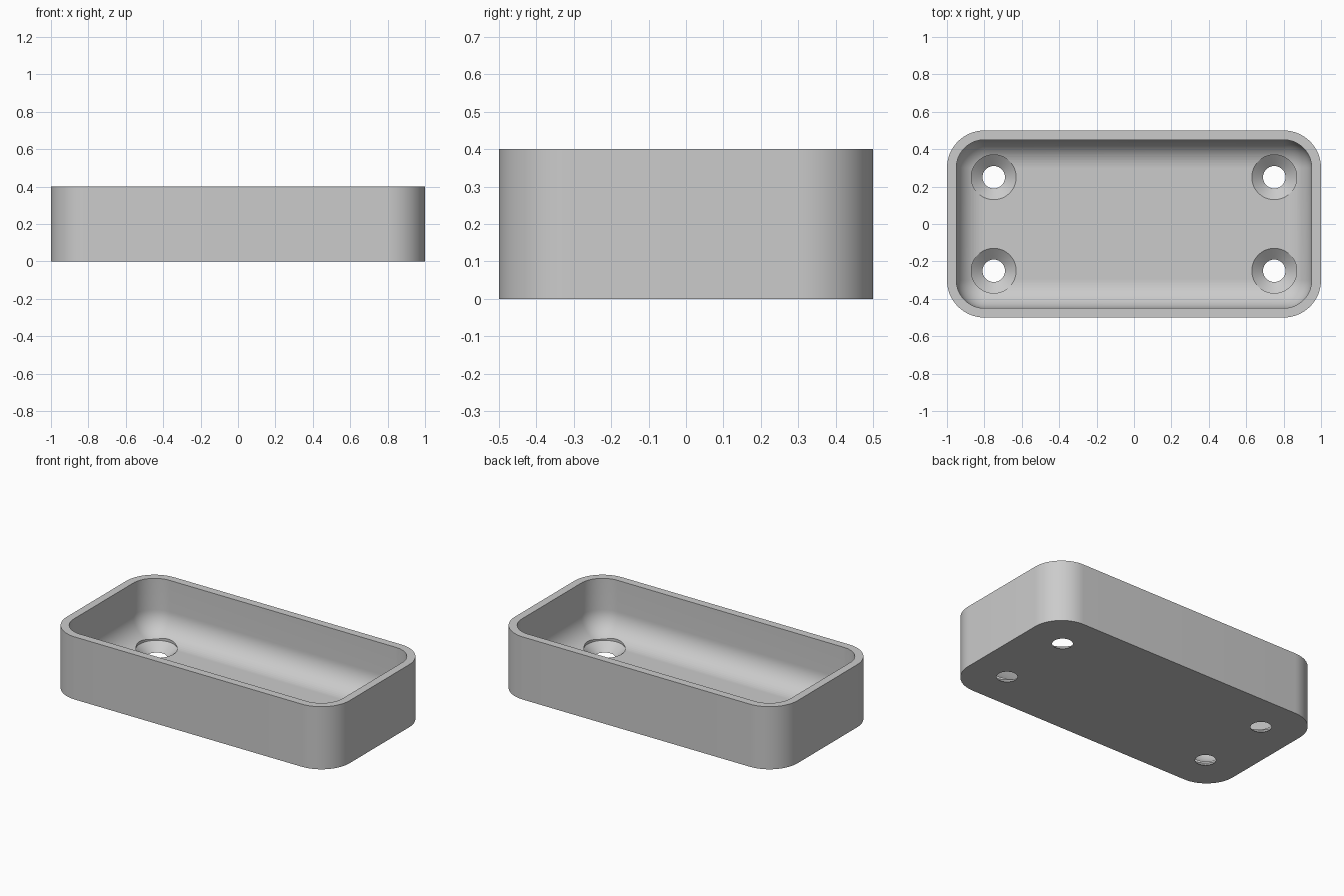
import bpy
import bmesh
from math import sin, cos, pi

old = bpy.data.objects.get("Cube")
if old:
    bpy.data.objects.remove(old, do_unlink=True)

HALF_X, HALF_Y, HEIGHT = 1.0, 0.5, 0.4
WALL, FLOOR = 0.05, 0.05
OUTER_R, INNER_R = 0.2, 0.15
SEGS = 16

grey = bpy.data.materials.new("plain grey")
grey.use_nodes = True
grey.diffuse_color = (0.6, 0.6, 0.6, 1)
grey.node_tree.nodes["Principled BSDF"].inputs["Base Color"].default_value = (0.6, 0.6, 0.6, 1)


def rounded_ring(bm, cx, cy, radius, z):
    """Rounded rectangle around corner centres (cx, cy)."""
    ring = []
    for quarter, (sx, sy) in enumerate([(1, 1), (-1, 1), (-1, -1), (1, -1)]):
        for i in range(SEGS + 1):
            a = (quarter + i / SEGS) * pi / 2
            ring.append(bm.verts.new((sx * cx + radius * cos(a), sy * cy + radius * sin(a), z)))
    return ring


def loft(bm, rings):
    """Skin consecutive rings and cap both ends."""
    n = len(rings[0])
    for low, high in zip(rings, rings[1:]):
        for i in range(n):
            j = (i + 1) % n
            bm.faces.new((low[i], low[j], high[j], high[i]))
    bm.faces.new(rings[0][::-1])
    bm.faces.new(rings[-1])


def finish(bm, name):
    bmesh.ops.remove_doubles(bm, verts=bm.verts, dist=1e-5)
    bmesh.ops.recalc_face_normals(bm, faces=bm.faces)
    mesh = bpy.data.meshes.new(name)
    bm.to_mesh(mesh)
    bm.free()
    mesh.materials.append(grey)
    obj = bpy.data.objects.new(name, mesh)
    bpy.context.collection.objects.link(obj)
    return obj


# Tray: outer wall, rim, inner wall and rounded floor edge
bm = bmesh.new()
cx, cy = HALF_X - OUTER_R, HALF_Y - OUTER_R
rings = [rounded_ring(bm, cx, cy, OUTER_R, z) for z in (0, HEIGHT)]
rings.append(rounded_ring(bm, cx, cy, INNER_R, HEIGHT))
for k in range(SEGS + 1):
    a = k / SEGS * pi / 2
    radius = max(INNER_R * cos(a), 1e-7)
    rings.append(rounded_ring(bm, cx, cy, radius, FLOOR + INNER_R * (1 - sin(a))))
loft(bm, rings)
tray = finish(bm, "tray")

# Countersunk screw holes near the four corners
bm = bmesh.new()
profile = [(0.06, -0.05), (0.06, 0), (0.12, FLOOR), (0.12, 0.25)]
for x in (-0.75, 0.75):
    for y in (-0.25, 0.25):
        loft(bm, [[bm.verts.new((x + r * cos(2 * pi * i / 64), y + r * sin(2 * pi * i / 64), z))
                   for i in range(64)] for r, z in profile])
cutter = finish(bm, "hole_cutter")
cutter.hide_render = True

cut = tray.modifiers.new("screw_holes", 'BOOLEAN')
cut.operation = 'DIFFERENCE'
cut.solver = 'EXACT'
cut.object = cutter

bpy.ops.object.select_all(action='DESELECT')
tray.select_set(True)
bpy.context.view_layer.objects.active = tray
bpy.ops.object.modifier_apply(modifier=cut.name)
bpy.data.objects.remove(cutter, do_unlink=True)
bpy.ops.object.shade_smooth_by_angle(angle=pi / 9)
